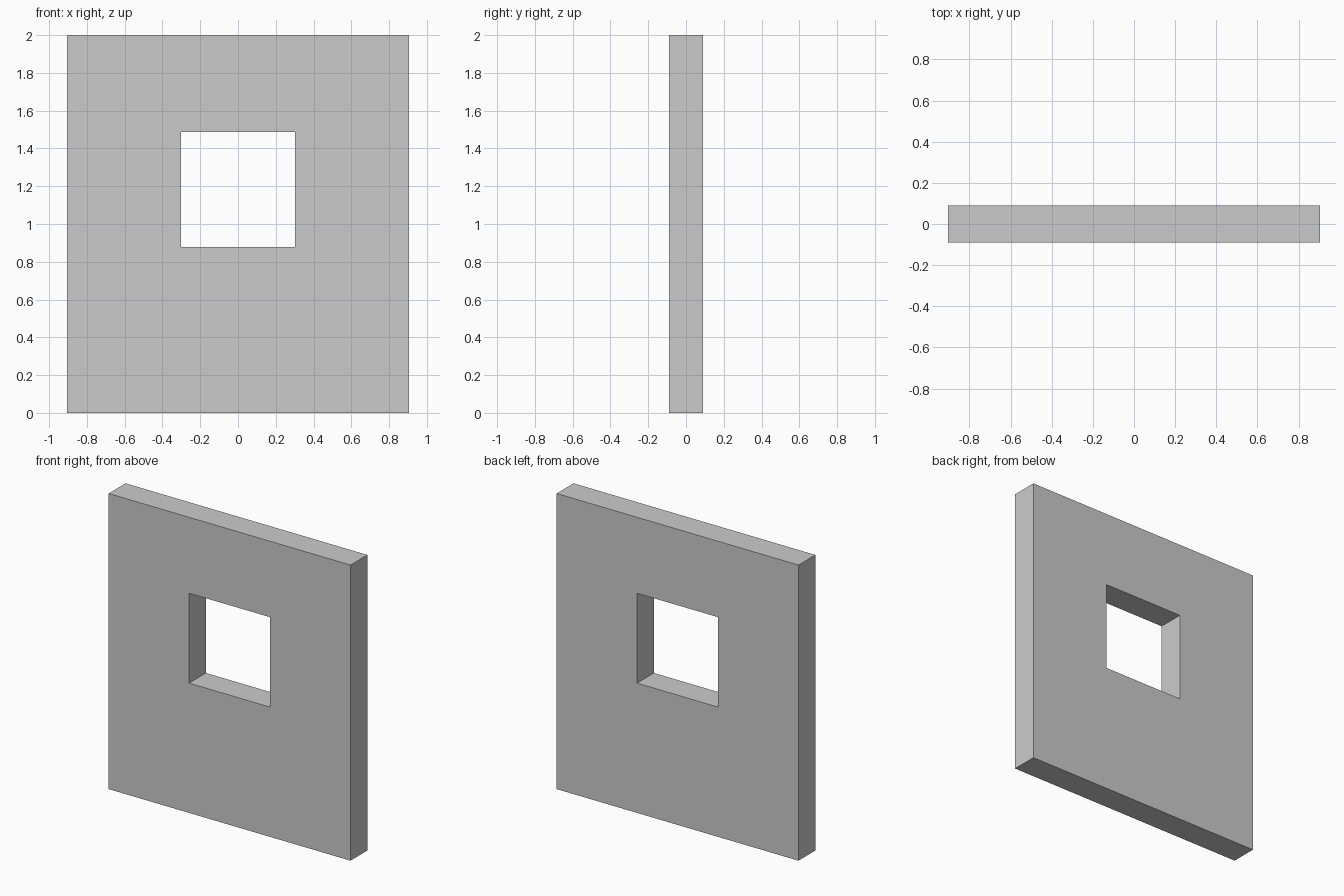
import bpy, bmesh

if "Cube" in bpy.data.objects:
    bpy.data.objects.remove(bpy.data.objects["Cube"])

WIDTH, HEIGHT, THICK = 1.81, 2.0, 0.18
HOLE_W, HOLE_BOTTOM, HOLE_TOP = 0.606, 0.878, 1.486


def rect(bm, width, z0, z1):
    """Corner vertices of an upright rectangle on the front plane."""
    w = width / 2
    return [bm.verts.new((x, -THICK / 2, z))
            for x, z in ((-w, z0), (w, z0), (w, z1), (-w, z1))]


# Wall front: a ring of four faces around the window opening
bm = bmesh.new()
outer = rect(bm, WIDTH, 0, HEIGHT)
inner = rect(bm, HOLE_W, HOLE_BOTTOM, HOLE_TOP)
for i in range(4):
    j = (i + 1) % 4
    bm.faces.new((outer[i], outer[j], inner[j], inner[i]))

# Thickness, including the sides of the opening
front = bm.faces[:]
ext = bmesh.ops.extrude_face_region(bm, geom=front, use_keep_orig=True)
back = [v for v in ext["geom"] if isinstance(v, bmesh.types.BMVert)]
bmesh.ops.translate(bm, verts=back, vec=(0, THICK, 0))
bmesh.ops.recalc_face_normals(bm, faces=bm.faces[:])

mesh = bpy.data.meshes.new("window_wall")
bm.to_mesh(mesh)
bm.free()
wall = bpy.data.objects.new("window_wall", mesh)
bpy.context.collection.objects.link(wall)
